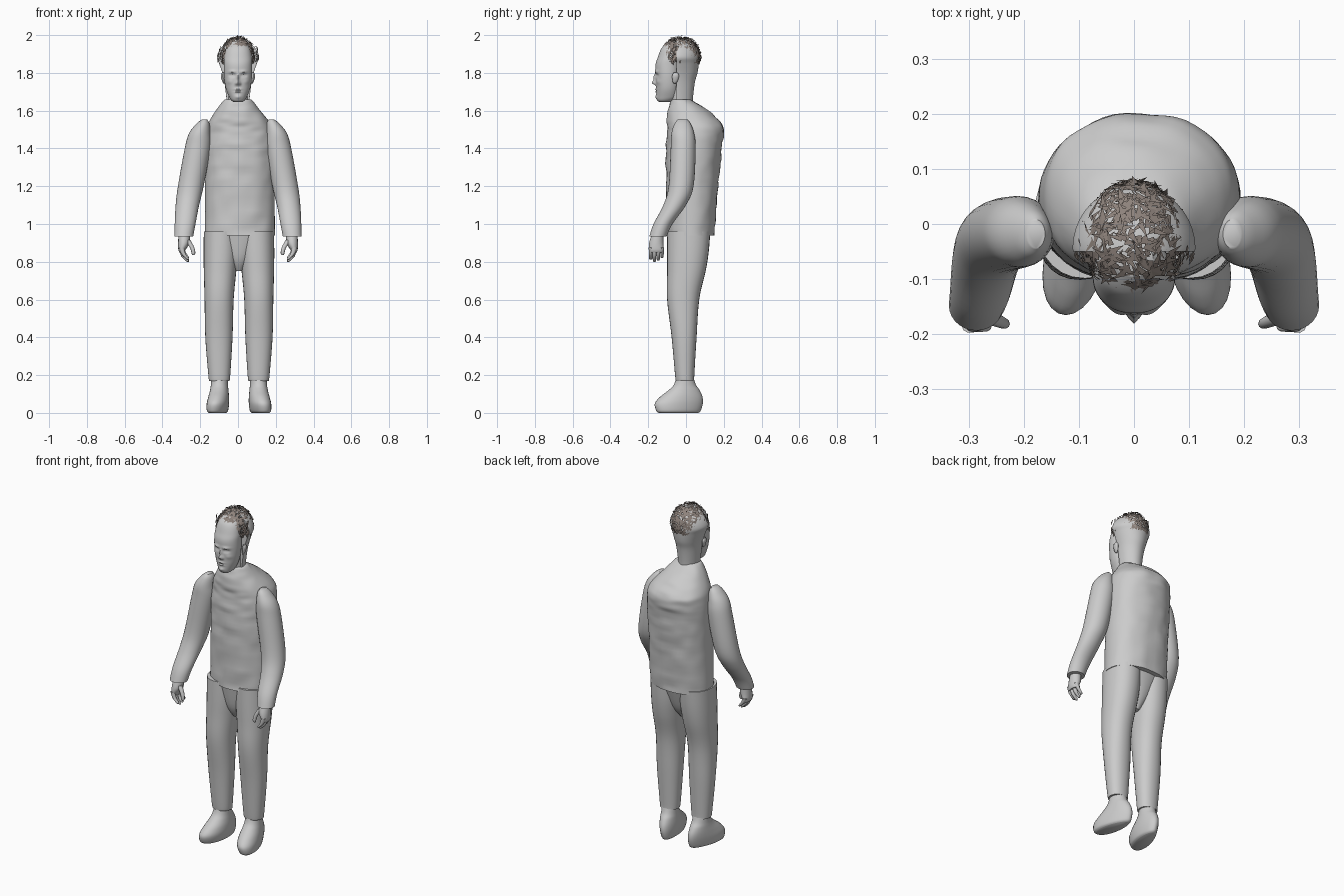
import bpy, bmesh, math, random
from mathutils import Vector, noise

random.seed(4)
cube = bpy.data.objects.get("Cube")
if cube:
    bpy.data.objects.remove(cube, do_unlink=True)


def material(name, color):
    mat = bpy.data.materials.new(name)
    mat.use_nodes = True
    mat.diffuse_color = color
    for node in mat.node_tree.nodes:
        if node.type == 'BSDF_PRINCIPLED':
            node.inputs["Base Color"].default_value = color
    return mat


grey = material("plain grey", (0.6, 0.6, 0.6, 1))
taupe = material("hair taupe", (0.27, 0.225, 0.2, 1))


def finish(name, bm, mat, smooth=True):
    """Turn a bmesh into a named object."""
    mesh = bpy.data.meshes.new(name)
    bm.to_mesh(mesh)
    bm.free()
    mesh.materials.append(mat)
    obj = bpy.data.objects.new(name, mesh)
    bpy.context.collection.objects.link(obj)
    if smooth:
        bpy.ops.object.select_all(action='DESELECT')
        obj.select_set(True)
        bpy.context.view_layer.objects.active = obj
        bpy.ops.object.shade_smooth_by_angle(angle=math.radians(50))
    return obj


def smooth_rings(rings, steps):
    """Catmull-Rom interpolation between key rings."""
    pts = [rings[0]] + list(rings) + [rings[-1]]
    out = []
    for a, b, c, d in zip(pts, pts[1:], pts[2:], pts[3:]):
        for i in range(steps):
            t = i / steps
            out.append([q + t * (r - p) / 2
                        + t * t * (2 * p - 5 * q + 4 * r - s) / 2
                        + t ** 3 * (3 * q - p - 3 * r + s) / 2
                        for p, q, r, s in zip(a, b, c, d)])
    return out + [list(rings[-1])]


def loft(name, rings, side=1, shift=0, segs=28, steps=5, power=1.0, warp=None, mat=grey):
    """Skin horizontal oval rings given as (z, cx, cy, rx, ry)."""
    bm = bmesh.new()
    loops = []
    for z, cx, cy, rx, ry in smooth_rings(rings, steps):
        loop = []
        for i in range(segs):
            a = math.tau * i / segs
            c, s = math.cos(a), math.sin(a)
            p = Vector((cx + rx * math.copysign(abs(c) ** power, c),
                        cy + ry * math.copysign(abs(s) ** power, s), z))
            if warp:
                p = warp(p)
            p.x = p.x * side + shift
            loop.append(bm.verts.new(p))
        loops.append(loop)
    for lo, hi in zip(loops, loops[1:]):
        for i in range(segs):
            j = (i + 1) % segs
            bm.faces.new((lo[i], lo[j], hi[j], hi[i]))
    bm.faces.new(loops[0])
    bm.faces.new(loops[-1])
    bmesh.ops.recalc_face_normals(bm, faces=bm.faces[:])
    return finish(name, bm, mat)


# Torso with lightly creased cloth
def crease(p):
    n = noise.noise(p * 16) + noise.noise(Vector((p.x * 9, p.y * 9, p.z * 30)))
    return Vector((p.x, p.y + 0.005 * n * (1 if p.y > 0 else -1), p.z))


loft("torso", [(.94, .01, .025, .185, .125), (1.2, .01, .033, .184, .137),
               (1.4, .01, .042, .184, .147), (1.49, .01, .05, .177, .15),
               (1.54, .006, .04, .16, .142), (1.6, 0, .01, .118, .108),
               (1.65, 0, -.02, .08, .06), (1.66, 0, -.022, .066, .05)],
     segs=56, steps=9, power=.9, warp=crease)

# Trousers
loft("pelvis", [(.75, 0, 0, .02, .04), (.82, 0, .005, .08, .08), (.95, 0, .015, .17, .112)], shift=.005)


def shoe_shape(p):
    """Wide, outward-turned toe and narrow heel."""
    low = max(0, 1 - p.z / .2)
    x = .103 + (p.x - .103) * (1 - 1.8 * low * p.y) - .2 * low * p.y
    return Vector((x, p.y, p.z))


for side, label in ((1, "left"), (-1, "right")):
    loft(label + "_trouser_leg",
         [(.17, .104, -.005, .054, .049), (.2, .104, -.007, .058, .051),
          (.4, .106, -.01, .072, .066), (.6, .105, -.015, .077, .085),
          (.75, .1, .002, .086, .102), (.85, .096, .01, .091, .11),
          (.96, .094, .015, .092, .114)], side, .005, power=.92)
    loft(label + "_shoe",
         [(0, .103, -.04, .038, .105), (.012, .103, -.04, .048, .118),
          (.05, .103, -.038, .053, .127), (.085, .103, -.025, .052, .112),
          (.12, .103, -.01, .048, .082), (.15, .103, -.006, .045, .058),
          (.2, .103, -.006, .043, .042)], side, .005, warp=shoe_shape)

    # Sleeves
    loft(label + "_sleeve",
         [(.935, .287, -.148, .05, .046), (1, .28, -.122, .055, .05),
          (1.1, .268, -.06, .062, .06), (1.2, .25, -.026, .068, .066),
          (1.4, .214, -.015, .068, .066), (1.48, .203, -.017, .056, .06),
          (1.53, .186, -.018, .035, .043), (1.552, .178, -.018, .016, .026)], side)

    # Hand: palm, four curled fingers and a thumb
    loft(label + "_palm",
         [(.85, .297, -.157, .014, .034), (.865, .296, -.157, .02, .039),
          (.9, .287, -.157, .03, .038), (.95, .285, -.15, .03, .03)], side, segs=16)
    for k, name in enumerate(("index", "middle", "ring", "little")):
        y, drop = -.187 + .02 * k, (.012, 0, .006, .02)[k]
        loft(f"{label}_{name}_finger",
             [(.8 + drop, .265, y, .005, .005), (.807 + drop, .27, y, .009, .009),
              (.83 + drop, .289, y, .012, .01), (.875, .299, y, .014, .011)],
             side, segs=10, steps=3)
    loft(label + "_thumb",
         [(.835, .238, -.182, .005, .005), (.845, .236, -.182, .01, .009),
          (.875, .243, -.178, .012, .011), (.915, .268, -.168, .016, .014)],
         side, segs=10, steps=3)

    # Ear
    loft(label + "_ear",
         [(1.745, .074, -.06, .004, .006), (1.755, .077, -.058, .007, .013),
          (1.785, .082, -.055, .009, .018), (1.802, .08, -.055, .005, .01)],
         side, segs=12, steps=3)

# Neck and the flat-fronted back half of the head
loft("neck", [(1.57, 0, -.02, .062, .062), (1.64, 0, -.025, .056, .056), (1.73, 0, -.03, .056, .056)])
loft("back_of_head",
     [(1.62, 0, -.045, .057, .08), (1.67, 0, -.045, .062, .082), (1.75, 0, -.045, .072, .092),
      (1.8, 0, -.045, .083, .106), (1.85, 0, -.045, .1, .113), (1.885, 0, -.045, .112, .115),
      (1.93, 0, -.045, .092, .105), (1.965, 0, -.045, .055, .07), (1.98, 0, -.045, .02, .025)],
     segs=40, warp=lambda p: Vector((p.x, max(p.y, -.05), p.z)))

# Face features as soft bumps: x, z, width, height, depth
BUMPS = [(0, 1.775, .007, .018, .012), (0, 1.748, .01, .011, .021), (.011, 1.742, .006, .006, .007),
         (.03, 1.806, .02, .007, .007), (.03, 1.787, .015, .008, -.011), (.03, 1.786, .008, .004, .006),
         (0, 1.713, .019, .004, .007), (0, 1.7, .016, .004, .007), (0, 1.706, .02, .002, -.004),
         (0, 1.672, .016, .01, .007), (.045, 1.753, .015, .012, .004)]


def sculpt(p):
    if p.y < -.085:
        for x, z, w, h, depth in BUMPS:
            for m in ((1, -1) if x else (1,)):
                p.y -= depth * math.exp(-((p.x - m * x) / w) ** 2 - ((p.z - z) / h) ** 2)
    return p


loft("face",
     [(1.645, 0, -.115, .022, .025), (1.655, 0, -.108, .036, .044), (1.675, 0, -.1, .048, .056),
      (1.72, 0, -.096, .065, .062), (1.78, 0, -.095, .074, .066), (1.84, 0, -.095, .075, .067),
      (1.88, 0, -.09, .073, .06), (1.93, 0, -.078, .062, .052), (1.965, 0, -.065, .035, .03)],
     segs=96, steps=10, power=.95, warp=sculpt)

# Hair made of many small crossed shards around the crown
bm = bmesh.new()
count = 0
while count < 750:
    d = Vector((random.gauss(0, 1), random.gauss(0, 1), random.gauss(0, 1))).normalized()
    reach = random.uniform(.94, 1.04)
    p = Vector((d.x * .09 * reach, -.028 + d.y * .106 * reach, 1.885 + d.z * .107 * reach))
    forehead = p.y < -.05 and abs(p.x) < .052 and p.z < 1.945
    if p.z < 1.855 or forehead or (abs(p.x) > .06 and p.z < 1.875 and p.y > -.05):
        continue
    along = d.orthogonal().normalized()
    across = d.cross(along)
    turn = random.uniform(0, math.tau)
    u = along * math.cos(turn) + across * math.sin(turn)
    v = d.cross(u)
    tip = p + u * .02 + d * random.uniform(-.004, .007)
    tip.z = min(tip.z, 2)
    bm.faces.new([bm.verts.new(q) for q in (p - v * .006 - u * .01, p + v * .006 - u * .01, tip)])
    count += 1
# Loose wisps at the temples
for i in range(24):
    m = 1 if i % 2 else -1
    p = Vector((m * random.uniform(.088, .104), random.uniform(-.07, -.03), random.uniform(1.86, 1.93)))
    bm.faces.new([bm.verts.new(p + Vector(o)) for o in
                  ((0, -.008, .012), (m * .004, .008, .012), (m * .007, 0, -.018))])
# One exact topmost tuft sets the full height
bm.faces.new([bm.verts.new(q) for q in ((-.008, -.03, 1.985), (.008, -.03, 1.985), (0, -.035, 2))])
finish("hair", bm, taupe, smooth=False)
